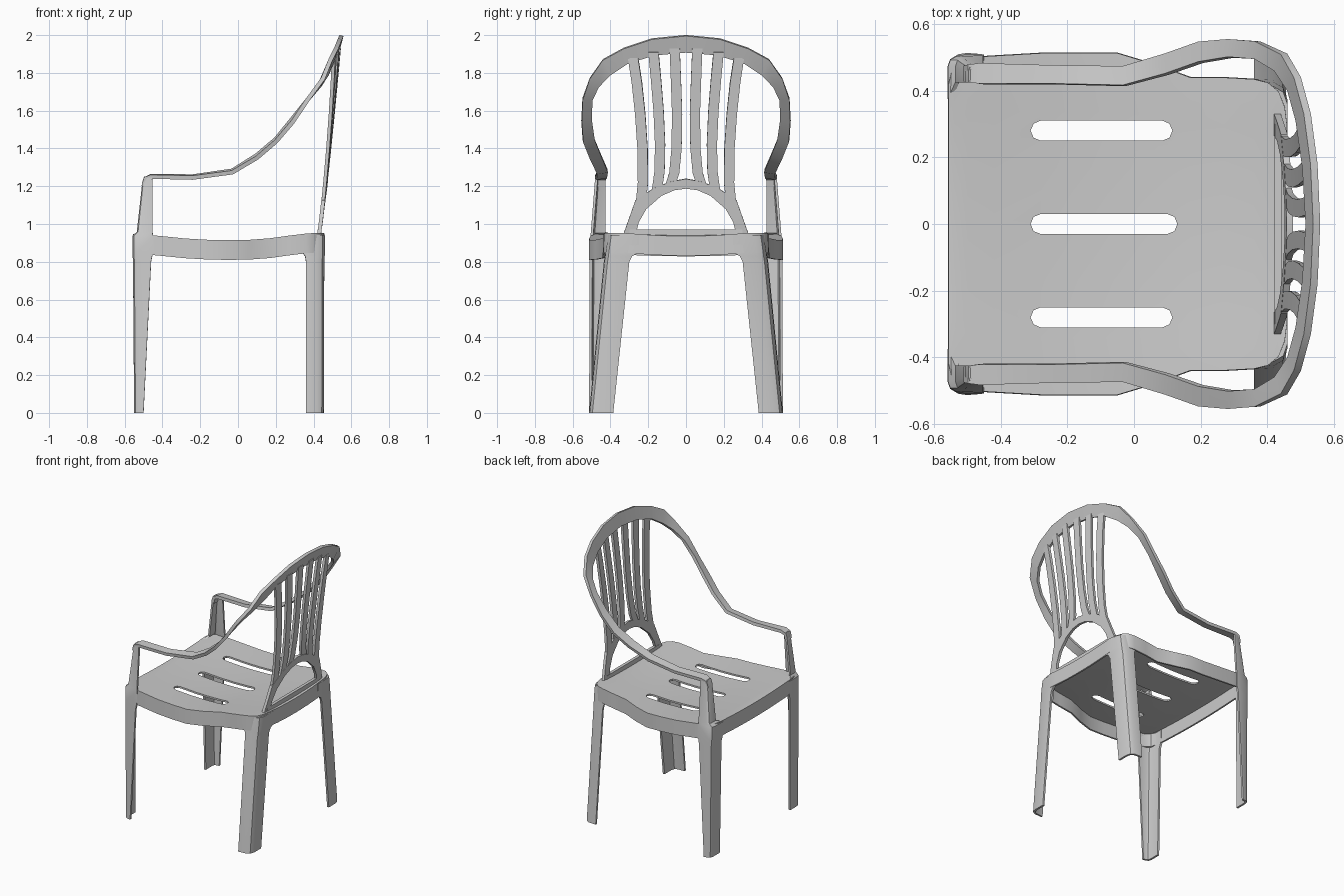
import bpy, bmesh, math
from mathutils import Vector

if "Cube" in bpy.data.objects:
    bpy.data.objects.remove(bpy.data.objects["Cube"])


def finish(ob, thick, mirror=True):
    """Mirror across y, thicken, bake modifiers and shade."""
    if mirror:
        m = ob.modifiers.new("mirror", 'MIRROR')
        m.use_axis = (False, True, False)
        m.merge_threshold = 0.0005
    s = ob.modifiers.new("thickness", 'SOLIDIFY')
    s.thickness = thick
    s.offset = 0


def bake(ob):
    bpy.ops.object.select_all(action='DESELECT')
    ob.select_set(True)
    bpy.context.view_layer.objects.active = ob
    bpy.ops.object.convert(target='MESH')
    bm = bmesh.new()
    bm.from_mesh(ob.data)
    bmesh.ops.recalc_face_normals(bm, faces=bm.faces)
    bm.to_mesh(ob.data)
    bm.free()
    bpy.ops.object.shade_smooth_by_angle(angle=math.radians(35))


def sheet(name, rows, drop=0):
    """Quad sheet through rows of points; optional skirt on the boundary."""
    bm = bmesh.new()
    vs = [[bm.verts.new(p) for p in r] for r in rows]
    for a, b in zip(vs, vs[1:]):
        for i in range(len(a) - 1):
            bm.faces.new((a[i], a[i + 1], b[i + 1], b[i]))
    if drop:
        edges = [e for e in bm.edges if e.is_boundary]
        new = bmesh.ops.extrude_edge_only(bm, edges=edges)["geom"]
        for v in new:
            if isinstance(v, bmesh.types.BMVert):
                v.co.z -= drop
    bmesh.ops.recalc_face_normals(bm, faces=bm.faces)
    me = bpy.data.meshes.new(name)
    bm.to_mesh(me)
    bm.free()
    ob = bpy.data.objects.new(name, me)
    bpy.context.collection.objects.link(ob)
    return ob


# seat: dished sheet (x, half width, edge height) with a skirt
stations = [(-.552, .42, .943), (-.54, .47, .943), (-.50, .495, .94), (-.42, .50, .933),
            (-.28, .508, .919), (-.16, .508, .912), (-.05, .508, .910), (.06, .475, .912),
            (.17, .435, .92), (.27, .435, .934), (.36, .43, .945), (.40, .42, .948),
            (.43, .395, .948), (.448, .35, .947), (.455, .30, .946)]
N = 12
rows = []
for x, w, z in stations:
    ts = [-1 + 2 * i / N for i in range(N + 1)]
    rows.append([(x, w * t, z - .014 * (1 - t * t)) for t in ts])
seat = sheet("seat", rows, drop=.1)
finish(seat, .012, mirror=False)

# three rounded slots cut through the seat
cutters = []
for y, x1 in ((-.28, .115), (0, .13), (.28, .115)):
    bm = bmesh.new()
    ring = []
    for cx, a0 in ((x1 - .03, -90), (-.31 + .03, 90)):
        for k in range(5):
            a = math.radians(a0 + 45 * k)
            ring.append(bm.verts.new((cx + .03 * math.cos(a), y + .03 * math.sin(a), .865)))
    f = bm.faces.new(ring)
    top = bmesh.ops.extrude_face_region(bm, geom=[f])["geom"]
    bmesh.ops.translate(bm, vec=(0, 0, .15),
                        verts=[v for v in top if isinstance(v, bmesh.types.BMVert)])
    bmesh.ops.recalc_face_normals(bm, faces=bm.faces)
    me = bpy.data.meshes.new("slot_cutter")
    bm.to_mesh(me)
    bm.free()
    cut = bpy.data.objects.new("slot_cutter", me)
    bpy.context.collection.objects.link(cut)
    cut.hide_render = True
    b = seat.modifiers.new("slot", 'BOOLEAN')
    b.operation = 'DIFFERENCE'
    b.solver = 'EXACT'
    b.object = cut
    cutters.append(cut)
bake(seat)
for c in cutters:
    bpy.data.objects.remove(c)


def angle_section(xe, xs, yi, yo, z, r):
    """L-shaped leg section: end face at xe, side face at yo, soft corner r."""
    s = 1 if xs > xe else -1
    return [(xe, yi, z), (xe, yo - r * 1.3, z), (xe + s * r * .3, yo - r * .4, z),
            (xe + s * r, yo, z), (xs, yo + .003, z)]


# rear legs
rear = sheet("rear_legs", [
    angle_section(.447, .36, .385, .503, 0, .03),
    angle_section(.450, .36, .30, .425, .80, .035),
    angle_section(.452, .355, .285, .42, .83, .035),
    angle_section(.453, .34, .25, .418, .85, .035),
    angle_section(.453, .34, .25, .405, .94, .035)])
finish(rear, .014)
bake(rear)

# front legs continuing up as the arm posts
front = sheet("front_legs", [
    angle_section(-.543, -.50, .40, .503, 0, .02),
    angle_section(-.549, -.46, .39, .500, .80, .02),
    angle_section(-.552, -.45, .375, .498, .85, .02),
    angle_section(-.552, -.45, .375, .496, .935, .02),
    angle_section(-.530, -.452, .425, .494, .955, .018),
    angle_section(-.500, -.452, .425, .473, 1.22, .012),
    angle_section(-.490, -.455, .425, .472, 1.25, .012)])
finish(front, .014)
bake(front)

# arms and back hoop: one twisting ribbon given by inner and outer edge
hoop = sheet("arm_and_back_hoop", [
    [(-.500, .427, 1.20), (-.500, .475, 1.20)],
    [(-.490, .425, 1.24), (-.490, .478, 1.24)],
    [(-.460, .42, 1.255), (-.460, .482, 1.25)],
    [(-.24, .42, 1.252), (-.24, .475, 1.245)],
    [(-.03, .415, 1.283), (-.03, .472, 1.273)],
    [(.10, .45, 1.365), (.10, .510, 1.35)],
    [(.20, .485, 1.45), (.20, .545, 1.435)],
    [(.29, .50, 1.56), (.29, .553, 1.54)],
    [(.37, .495, 1.66), (.37, .548, 1.66)],
    [(.43, .46, 1.73), (.45, .510, 1.77)],
    [(.47, .40, 1.79), (.49, .44, 1.87)],
    [(.495, .31, 1.85), (.52, .33, 1.93)],
    [(.515, .17, 1.895), (.54, .18, 1.98)],
    [(.525, 0, 1.91), (.548, 0, 1.998)]])
finish(hoop, .022)
bake(hoop)


def on_back(y, z):
    """Point on the leaning, slightly curved backrest surface."""
    h = max(z - .95, 0)
    return (.43 + .108 * h ** .85 - .3 * y * y * h, y, z)


# back slats: (centre y, z) paths
slats = [
    [(.24, 1.10), (.228, 1.22), (.23, 1.40), (.242, 1.58), (.26, 1.75), (.28, 1.88)],
    [(.155, 1.17), (.14, 1.28), (.137, 1.42), (.145, 1.60), (.158, 1.76), (.172, 1.91)],
    [(.085, 1.20), (.062, 1.27), (.05, 1.40), (.047, 1.58), (.053, 1.76), (.06, 1.93)]]
for i, path in enumerate(slats):
    s = sheet("back_slats_%d" % (i + 1),
              [[on_back(y - .027, z), on_back(y + .027, z)] for y, z in path])
    finish(s, .018)
    bake(s)

# arch under the slats
arch = [((.265, .95), (.33, .95)), ((.25, 1.01), (.305, 1.02)), ((.21, 1.08), (.268, 1.125)),
        ((.13, 1.15), (.17, 1.19)), ((.06, 1.18), (.08, 1.225)), ((0, 1.188), (0, 1.24))]
a = sheet("back_arch", [[on_back(*p), on_back(*q)] for p, q in arch])
finish(a, .02)
bake(a)

# rail joining the backrest to the seat
rail = sheet("back_rail", [[(.432, 0, .93), (.432, 0, .972)], [(.432, .30, .935), (.432, .30, .972)]])
finish(rail, .022)
bake(rail)
